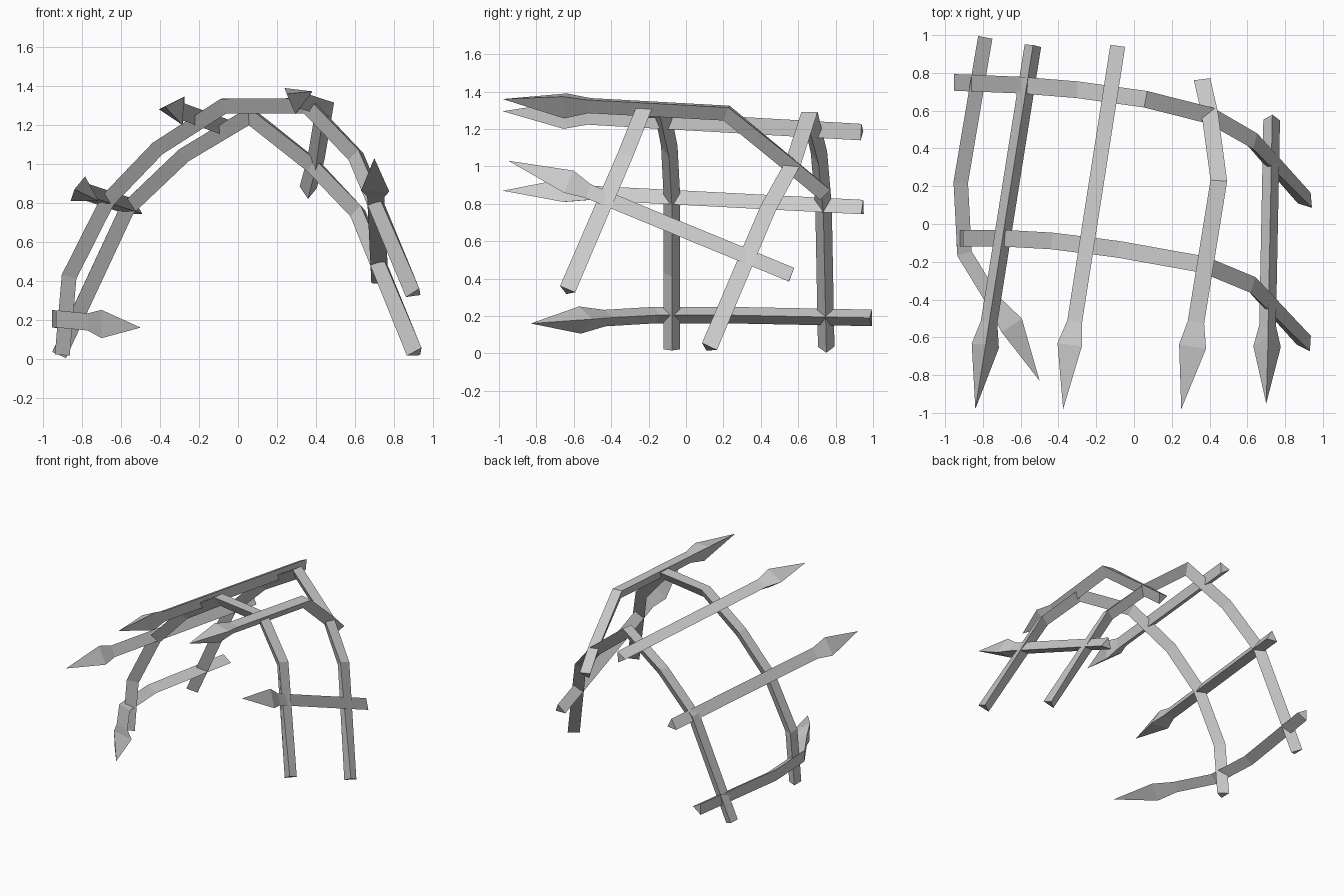
import bpy
import bmesh
import math
from mathutils import Vector

cube = bpy.data.objects.get("Cube")
if cube:
    bpy.data.objects.remove(cube, do_unlink=True)

# Single flat grey for the whole frame
grey = bpy.data.materials.new("plain_grey")
grey.use_nodes = True
GREY = (0.6, 0.6, 0.6, 1)
grey.diffuse_color = GREY
grey.node_tree.nodes["Principled BSDF"].inputs["Base Color"].default_value = GREY

SHAFT = 0.051   # circumradius of the triangular beams
HEAD = 0.084    # circumradius of the widest part of a spear head


def sweep(name, points, radii, outward):
    """Sweep an equilateral triangle, flat side outward, with mitred bends."""
    pts = [Vector(p) for p in points]
    bm = bmesh.new()
    rings = []
    for i, p in enumerate(pts):
        d_in = (p - pts[i - 1]).normalized() if i else None
        d_out = (pts[i + 1] - p).normalized() if i + 1 < len(pts) else None
        d_in, d_out = d_in or d_out, d_out or d_in
        t = (d_in + d_out).normalized()
        n = outward(p)
        n = (n - t * n.dot(t)).normalized()
        b = t.cross(n)
        bend = d_out - d_in
        if radii[i] == 0:
            rings.append([bm.verts.new(p)])
            continue
        ring = []
        for k in range(3):
            a = math.radians(60 + 120 * k)
            o = (n * math.cos(a) + b * math.sin(a)) * radii[i]
            if bend.length > 0.001:
                k_dir = bend.normalized()
                o += k_dir * k_dir.dot(o) * (1 / t.dot(d_in) - 1)
            ring.append(bm.verts.new(p + o))
        rings.append(ring)
    for r0, r1 in zip(rings, rings[1:]):
        for k in range(3):
            j = (k + 1) % 3
            if len(r1) == 1:
                bm.faces.new((r0[k], r0[j], r1[0]))
            else:
                bm.faces.new((r0[k], r0[j], r1[j], r1[k]))
    for ring in (rings[0], rings[-1]):
        if len(ring) == 3:
            bm.faces.new(ring)
    bmesh.ops.recalc_face_normals(bm, faces=bm.faces)
    mesh = bpy.data.meshes.new(name)
    bm.to_mesh(mesh)
    bm.free()
    mesh.materials.append(grey)
    bpy.context.collection.objects.link(bpy.data.objects.new(name, mesh))


def arch(name, points):
    sweep(name, points, [SHAFT] * len(points),
          lambda p: Vector((p.x, 0, p.z - 0.2)))


def spear(name, points, normal):
    """Points run from the butt to the neck, head and tip."""
    radii = [SHAFT] * (len(points) - 2) + [HEAD, 0]
    sweep(name, points, radii, lambda p: Vector(normal))


def straight(butt, tip, neck=0.76, head=0.825):
    a, b = Vector(butt), Vector(tip)
    return [a, a.lerp(b, neck), a.lerp(b, head), b]


# Two arched ribs
arch("front_arch", [
    (-0.915, -0.075, 0.02), (-0.88, -0.075, 0.425), (-0.68, -0.075, 0.82),
    (-0.42, -0.09, 1.09), (-0.075, -0.135, 1.31), (0.36, -0.215, 1.31),
    (0.61, -0.32, 1.05), (0.91, -0.635, 0.335)])
arch("back_arch", [
    (-0.93, 0.75, 0.025), (-0.58, 0.735, 0.775), (-0.285, 0.71, 1.055),
    (0.06, 0.66, 1.26), (0.39, 0.575, 1.0), (0.62, 0.44, 0.76),
    (0.915, 0.12, 0.03)])

# Bent spears
spear("low_side_spear", [
    (-0.80, 0.99, 0.19), (-0.93, 0.22, 0.205), (-0.91, -0.16, 0.205),
    (-0.75, -0.42, 0.19), (-0.665, -0.545, 0.18), (-0.5, -0.83, 0.16)],
    (-1, 0, 0))
spear("top_bent_spear", [
    (0.36, 0.75, 0.86), (0.40, 0.57, 1.01), (0.445, 0.22, 1.295),
    (0.325, -0.52, 1.335), (0.305, -0.65, 1.34), (0.25, -0.98, 1.36)],
    (0.12, 0, 1))

# Straight spears
spear("upper_side_spear",
      straight((-0.535, 0.945, 0.77), (-0.84, -0.98, 0.87)), (-0.85, 0, 0.5))
spear("top_spear",
      straight((-0.075, 0.94, 1.185), (-0.375, -0.98, 1.295)), (-0.45, 0, 0.9))
spear("sloping_side_spear",
      straight((0.73, 0.56, 0.41), (0.7, -0.95, 1.03), 0.72, 0.79),
      (0.88, 0.18, 0.42))
